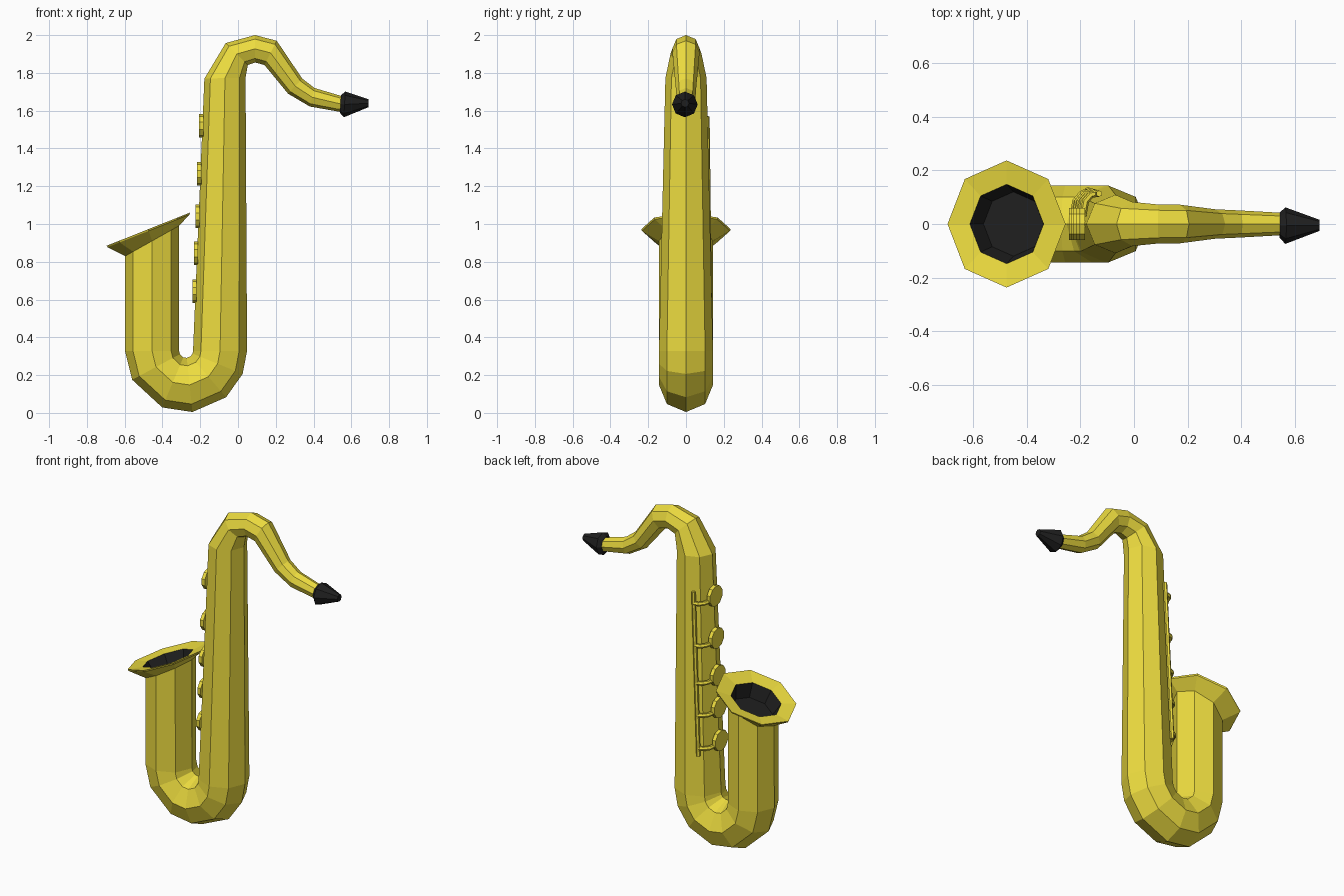
import bpy, bmesh
from math import cos, sin, pi, radians
from mathutils import Vector

if "Cube" in bpy.data.objects:
    bpy.data.objects.remove(bpy.data.objects["Cube"])


def material(name, rgb):
    m = bpy.data.materials.new(name)
    m.diffuse_color = (*rgb, 1)
    m.use_nodes = True
    m.node_tree.nodes["Principled BSDF"].inputs["Base Color"].default_value = m.diffuse_color
    return m


BRASS = material("brass", (0.85, 0.72, 0.05))
BLACK = material("black", (0.014, 0.014, 0.014))


def loft(name, rings, mats, black_segments=0):
    """Closed skin through rings of points; the first few segments may be black."""
    bm = bmesh.new()
    vs = [[bm.verts.new(p) for p in r] for r in rings]
    n = len(vs[0])
    bm.faces.new(vs[0]).material_index = 1 if black_segments else 0
    bm.faces.new(vs[-1])
    for k, (a, b) in enumerate(zip(vs, vs[1:])):
        for i in range(n):
            j = (i + 1) % n
            f = bm.faces.new((a[i], a[j], b[j], b[i]))
            f.material_index = 1 if k < black_segments else 0
    bmesh.ops.recalc_face_normals(bm, faces=bm.faces)
    me = bpy.data.meshes.new(name)
    bm.to_mesh(me)
    bm.free()
    for m in mats:
        me.materials.append(m)
    ob = bpy.data.objects.new(name, me)
    bpy.context.collection.objects.link(ob)
    return ob


def ring(ax, az, bx, bz, ry=None, y=0.0, n=8):
    """Octagon whose opposite corners A and B lie in the xz plane."""
    a, b = Vector((ax, y, az)), Vector((bx, y, bz))
    c, u = (a + b) / 2, (a - b) / 2
    ry = ry or u.length
    return [c + u * cos(2 * pi * i / n) + Vector((0, ry * sin(2 * pi * i / n), 0))
            for i in range(n)]


def rod(name, points, r, n=6):
    """Thin bar along a path."""
    pts = [Vector(p) for p in points]
    rings = []
    for i, p in enumerate(pts):
        t = (pts[min(i + 1, len(pts) - 1)] - pts[max(i - 1, 0)]).normalized()
        ref = Vector((0, 0, 1)) if abs(t.z) < 0.7 else Vector((1, 0, 0))
        u = t.cross(ref).normalized()
        v = t.cross(u)
        rings.append([p + r * (u * cos(2 * pi * k / n) + v * sin(2 * pi * k / n))
                      for k in range(n)])
    return loft(name, rings, [BRASS])


# Body: bell interior, rim, flare, straight bell tube
body = [
    ring(-0.561, 0.836, -0.338, 0.924),
    ring(-0.612, 0.903, -0.337, 1.012),
    ring(-0.695, 0.885, -0.255, 1.060),
    ring(-0.690, 0.877, -0.256, 1.050, 0.233),
    ring(-0.597, 0.830, -0.313, 0.990, 0.143),
]
# Bottom bend
cx, cz = -0.275, 0.328
for deg in (180, 208, 247, 276, 311, 338, 360):
    c, s = cos(radians(deg)), sin(radians(deg))
    body.append(ring(cx + 0.323 * c, cz + 0.325 * s,
                     cx + 0.037 * c, cz + 0.037 * s, 0.143))
# Tapered main tube top and neck
body += [
    ring(0.040, 1.775, -0.178, 1.770),
    ring(0.052, 1.842, -0.065, 1.958),
    ring(0.090, 1.855, 0.090, 2.000),
    ring(0.140, 1.842, 0.205, 1.970),
    ring(0.265, 1.690, 0.340, 1.770),
    ring(0.380, 1.622, 0.405, 1.720),
    ring(0.550, 1.592, 0.556, 1.675),
]
loft("body_tube", body, [BRASS, BLACK], black_segments=1)

# Mouthpiece
loft("mouthpiece", [
    ring(0.540, 1.588, 0.545, 1.682, y=-0.005),
    ring(0.560, 1.565, 0.568, 1.701, y=-0.006),
    ring(0.690, 1.618, 0.691, 1.660, y=-0.005),
], [BLACK])

# Key pads with their arms
R = 0.062
for i, z in enumerate((0.645, 0.845, 1.04, 1.265, 1.52)):
    t = (z - 0.33) / (1.77 - 0.33)
    x = -0.238 + 0.060 * t - 0.006
    pad = [[Vector((x + d, R * sin(2 * pi * k / 10), z + R * cos(2 * pi * k / 10)))
            for k in range(10)] for d in (-0.011, 0.011)]
    loft(f"key_pad_{i + 1}", pad, [BRASS])
    s = (z - 0.58) / (1.57 - 0.58)
    rx, ry = -0.172 + 0.042 * s, 0.125 - 0.012 * s
    rod(f"key_arm_{i + 1}", [(x + 0.004, 0.03, z - 0.02), (x + 0.014, 0.085, z - 0.02),
                             (x + 0.035, 0.110, z - 0.02), (rx, ry, z - 0.02)], 0.013)

# Long key rod
rod("key_rod", [(-0.172, 0.125, 0.58), (-0.130, 0.113, 1.57)], 0.012)
